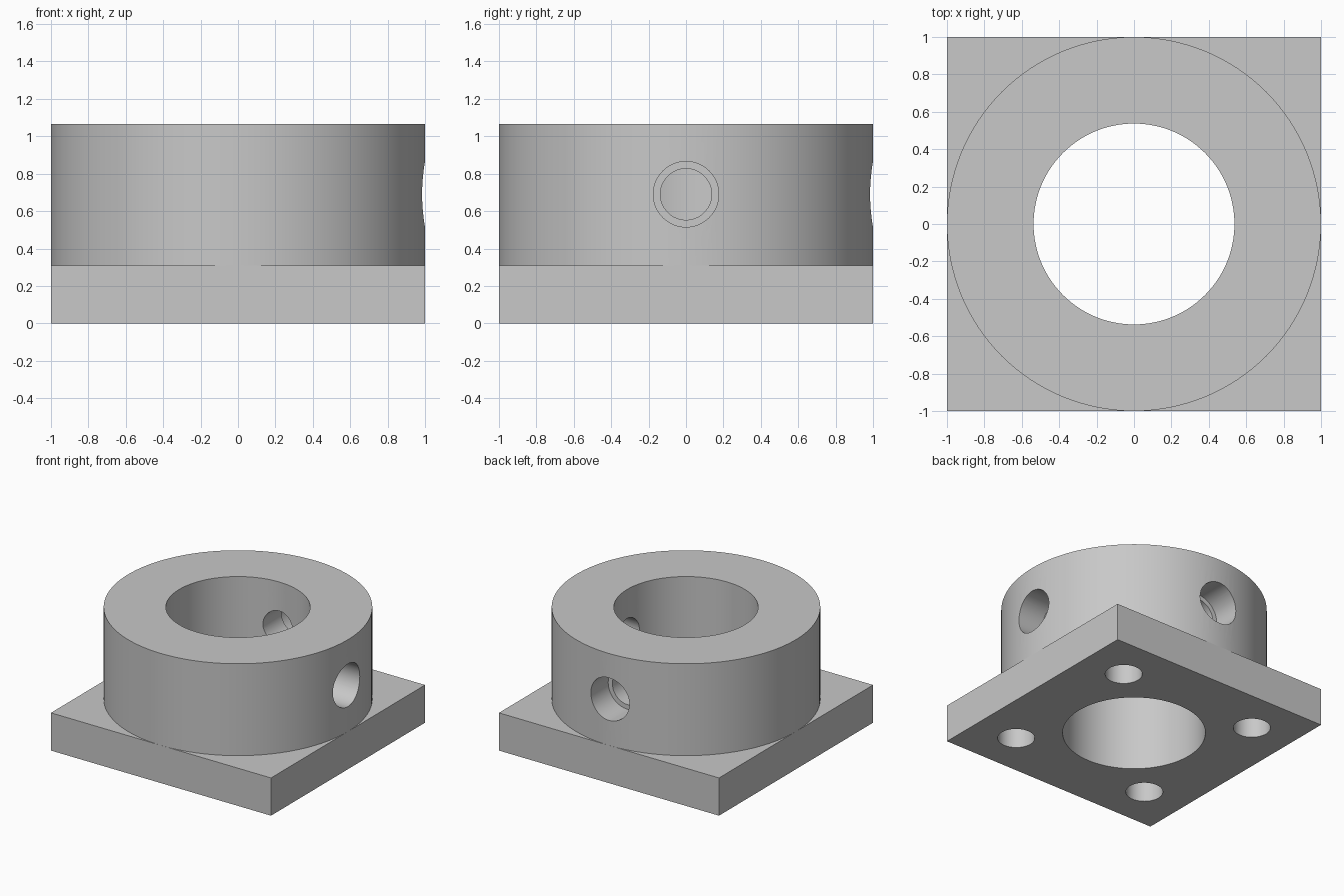
import bpy
import math
from mathutils import Vector

cube = bpy.data.objects.get("Cube")
if cube:
    bpy.data.objects.remove(cube, do_unlink=True)

PLATE_TOP, RING_TOP, PORT_Z = 0.31, 1.065, 0.69
BORE = 0.537

# Single grey metal
grey = bpy.data.materials.new("grey metal")
grey.use_nodes = True
colour = (0.58, 0.58, 0.58, 1)
grey.diffuse_color = colour
grey.node_tree.nodes["Principled BSDF"].inputs["Base Color"].default_value = colour


def cylinder(name, radius, start, end, sides=64):
    """Cylinder running between two points."""
    start, end = Vector(start), Vector(end)
    axis = end - start
    bpy.ops.mesh.primitive_cylinder_add(
        vertices=sides, radius=radius, depth=axis.length,
        location=(start + end) / 2, rotation=axis.to_track_quat("Z", "Y").to_euler())
    obj = bpy.context.object
    obj.name = name
    obj.data.materials.append(grey)
    return obj


def cut(target, cutters):
    """Subtract the cutters one by one and discard them."""
    for cutter in cutters:
        cutter.hide_render = True
        mod = target.modifiers.new("cut", "BOOLEAN")
        mod.operation = "DIFFERENCE"
        mod.solver = "EXACT"
        mod.object = cutter
        bpy.ops.object.select_all(action="DESELECT")
        bpy.context.view_layer.objects.active = target
        target.select_set(True)
        bpy.ops.object.modifier_apply(modifier=mod.name)
        bpy.data.objects.remove(cutter, do_unlink=True)
    bpy.ops.object.shade_smooth_by_angle(angle=math.radians(30))


# Square base plate with a through bore and four blind bolt holes underneath
bpy.ops.mesh.primitive_cube_add(size=1, location=(0, 0, PLATE_TOP / 2))
plate = bpy.context.object
plate.name = "base_plate"
plate.scale = (2, 2, PLATE_TOP)
bpy.ops.object.transform_apply(location=False, rotation=False, scale=True)
plate.data.materials.append(grey)
cutters = [cylinder("bore_cutter", BORE, (0, 0, -0.2), (0, 0, 1.3), 128)]
for x in (-0.63, 0.63):
    for y in (-0.63, 0.63):
        cutters.append(cylinder("bolt_cutter", 0.14, (x, y, -0.1), (x, y, 0.24)))
cut(plate, cutters)

# Round collar with two stepped radial ports, on the left and at the back
collar = cylinder("collar", 1, (0, 0, PLATE_TOP), (0, 0, RING_TOP), 128)
cutters = [cylinder("bore_cutter", BORE, (0, 0, -0.2), (0, 0, 1.3), 128)]
for direction in (Vector((1, 0, 0)), Vector((0, 1, 0))):
    centre = Vector((0, 0, PORT_Z))
    cutters.append(cylinder("port_cutter", 0.137, centre + direction * 0.3, centre + direction * 0.9))
    cutters.append(cylinder("counterbore_cutter", 0.175, centre + direction * 0.76, centre + direction * 1.2))
cut(collar, cutters)
